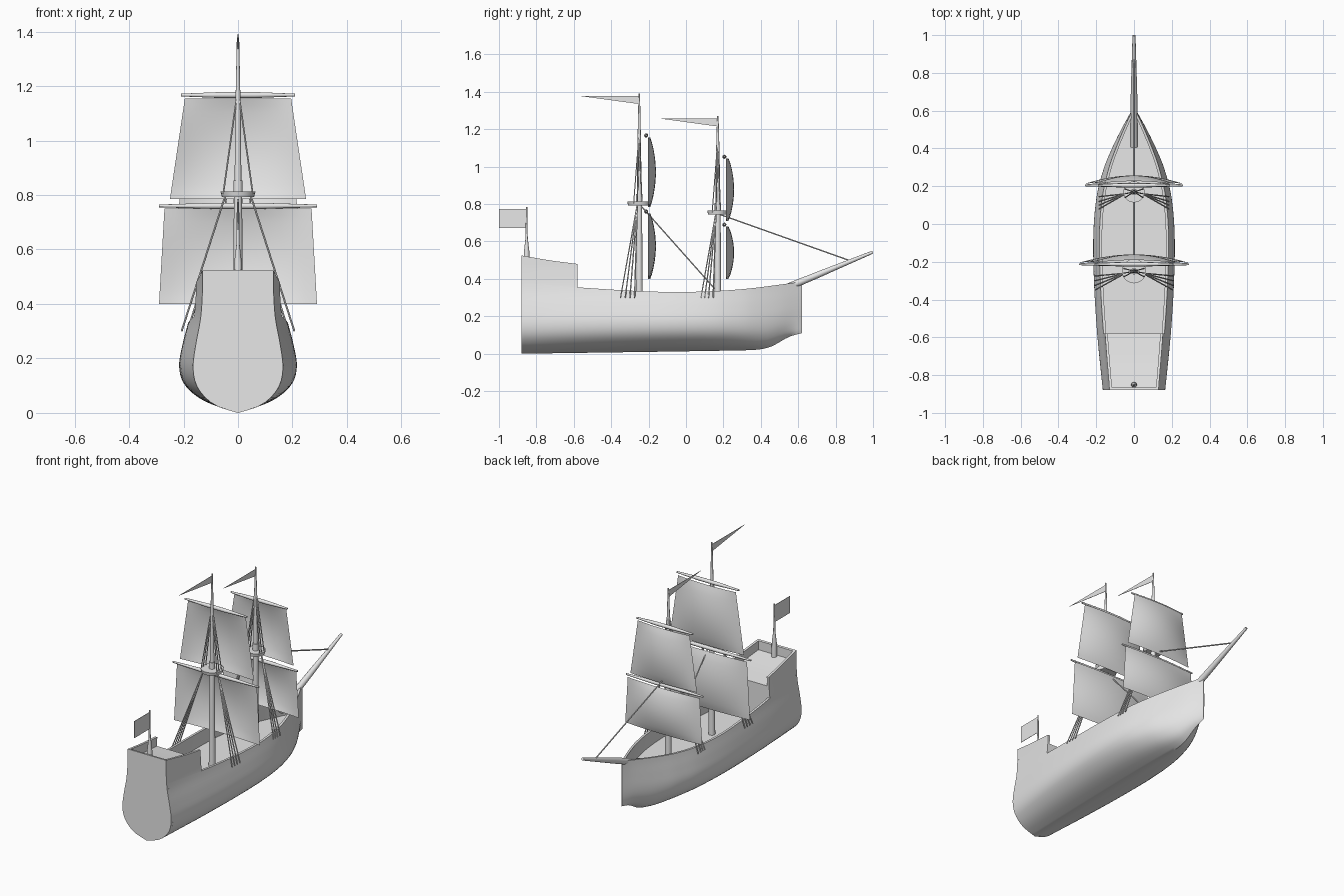
import bpy, bmesh, math
from mathutils import Vector

cube = bpy.data.objects.get("Cube")
if cube:
    bpy.data.objects.remove(cube, do_unlink=True)

GREY = (0.8, 0.8, 0.8, 1)
mat = bpy.data.materials.new("light grey")
mat.use_nodes = True
mat.diffuse_color = GREY
mat.node_tree.nodes["Principled BSDF"].inputs["Base Color"].default_value = GREY


def finish(name, bm, smooth=True):
    bmesh.ops.remove_doubles(bm, verts=bm.verts, dist=0.0002)
    bmesh.ops.recalc_face_normals(bm, faces=bm.faces)
    mesh = bpy.data.meshes.new(name)
    bm.to_mesh(mesh)
    bm.free()
    mesh.materials.append(mat)
    ob = bpy.data.objects.new(name, mesh)
    bpy.context.collection.objects.link(ob)
    if smooth:
        bpy.ops.object.select_all(action='DESELECT')
        ob.select_set(True)
        bpy.context.view_layer.objects.active = ob
        bpy.ops.object.shade_smooth_by_angle(angle=math.radians(35))
    return ob


def curve(pts, x):
    """Smooth interpolation through (position, value) pairs."""
    n = len(pts) - 1
    x = min(max(x, pts[0][0]), pts[n][0])
    i = next(k for k in range(n) if x <= pts[k + 1][0])

    def slope(k):
        a, b = pts[max(k - 1, 0)], pts[min(k + 1, n)]
        return (b[1] - a[1]) / (b[0] - a[0])
    (x0, y0), (x1, y1) = pts[i], pts[i + 1]
    h = x1 - x0
    t = (x - x0) / h
    return (y0 * (1 + 2 * t) * (1 - t) ** 2 + y1 * t * t * (3 - 2 * t)
            + h * (slope(i) * t * (1 - t) ** 2 - slope(i + 1) * t * t * (1 - t)))


# Hull lines: beam, keel, rail heights and the side profile
BEAM = [(-.88, .165), (-.58, .195), (-.3, .212), (-.05, .215), (.15, .197),
        (.3, .158), (.4, .117), (.5, .068), (.58, .024), (.62, .003)]
KEEL = [(-.88, 0), (.3, .018), (.4, .024), (.46, .04), (.55, .09), (.62, .11)]
SHEER = [(-.88, .38), (-.58, .355), (-.25, .335), (0, .33), (.3, .345), (.62, .385)]
POOP = [(-.88, .525), (-.72, .498), (-.58, .48)]
SIDE = [(0, 0), (.02, .4), (.05, .69), (.1, .92), (.165, 1), (.25, .94),
        (.35, .83), (.45, .79), (.53, .785)]
STERN, BREAK, BOW, WALL, DECK = -.88, -.58, .62, .014, .22


def half_width(y, z):
    k = curve(KEEL, y)
    return curve(BEAM, y) * curve(SIDE, (z - k) / (.38 - k) * .38)


def side_points(y, low, high, rows=22):
    zs = [low + (high - low) * (i / rows) ** 1.3 for i in range(rows + 1)]
    return [(half_width(y, z), z) for z in zs]


def mirrored(half):
    return half + [(-x, z) for x, z in reversed(half)]


def trough(y, low, high, floor):
    """Section with raised side walls and a deck between them."""
    half = side_points(y, low, high)
    for z in (high, floor):
        half.append((max(half_width(y, z) - WALL, .0), z))
    return mirrored(half)


def loft(name, ys, section):
    bm = bmesh.new()
    rings = [[bm.verts.new((x, y, z)) for x, z in section(y)] for y in ys]
    for a, b in zip(rings, rings[1:]):
        for i in range(len(a)):
            j = (i + 1) % len(a)
            bm.faces.new((a[i], a[j], b[j], b[i]))
    bm.faces.new(rings[0])
    bm.faces.new(rings[-1][::-1])
    return finish(name, bm)


def span(a, b, n):
    return [a + (b - a) * i / n for i in range(n + 1)]


loft("hull", span(STERN + WALL, BOW, 48),
     lambda y: trough(y, curve(KEEL, y), curve(SHEER, y), DECK))
loft("poop_deck", span(STERN + WALL, BREAK, 10),
     lambda y: trough(y, curve(SHEER, y) - .002, curve(POOP, y), curve(POOP, y) - .055))
loft("transom", [STERN, STERN + WALL],
     lambda y: mirrored(side_points(y, curve(KEEL, y), curve(POOP, y))))
loft("poop_bulkhead", [BREAK - WALL, BREAK],
     lambda y: [(s * (half_width(y, z) - .005), z) for s, z in
                ((1, DECK), (1, .4), (-1, .4), (-1, DECK))])


def spar(name, stops, sides=12):
    """Round bar through (point, radius) stops."""
    bm = bmesh.new()
    axis = (Vector(stops[-1][0]) - Vector(stops[0][0])).normalized()
    turn = axis.to_track_quat('Z', 'Y')
    rings = []
    for p, r in stops:
        rings.append([bm.verts.new(Vector(p) + turn @ Vector(
            (r * math.cos(a), r * math.sin(a), 0)))
            for a in (2 * math.pi * k / sides for k in range(sides))])
    for a, b in zip(rings, rings[1:]):
        for i in range(sides):
            j = (i + 1) % sides
            bm.faces.new((a[i], a[j], b[j], b[i]))
    bm.faces.new(rings[0][::-1])
    bm.faces.new(rings[-1])
    return finish(name, bm)


def rope(name, a, b, r=.0035):
    spar(name, [(a, r), (b, r)], 6)


def flag(name, y, outline):
    """Thin cloth in the centre plane, flying aft."""
    bm = bmesh.new()
    face = bm.faces.new([bm.verts.new((-.001, y + dy, z)) for dy, z in outline])
    out = bmesh.ops.extrude_face_region(bm, geom=[face])
    bmesh.ops.translate(bm, vec=(.002, 0, 0),
                        verts=[v for v in out["geom"] if isinstance(v, bmesh.types.BMVert)])
    finish(name, bm, False)


def sail(name, y, bottom, top, wide, narrow, n=14):
    """Square sail bellied forward, with straight side edges."""
    bm = bmesh.new()
    grid = []
    for i in range(n + 1):
        v = i / n
        w = wide + (narrow - wide) * v
        belly = .012 + .03 * math.sin(math.pi * v) ** .8
        grid.append([bm.verts.new((w * u, y + belly * (1 - u * u),
                                   bottom + (top - bottom) * v))
                     for u in span(-1, 1, n)])
    for a, b in zip(grid, grid[1:]):
        for k in range(n):
            bm.faces.new((a[k], a[k + 1], b[k + 1], b[k]))
    finish(name, bm)


def yard(name, y, z, half):
    spar(name, [((-half, y, z), .005), ((-half * .3, y, z), .011),
                ((half * .3, y, z), .011), ((half, y, z), .005)])


def rig(tag, y, top, plat, plat_r, sails, yards, sail_y, feet, foot_x):
    # Mast, cap and lookout platform
    spar(tag + "_lower_mast", [((0, y, DECK - .01), .019), ((0, y, plat), .015)], 16)
    spar(tag + "_mast_cap", [((0, y, plat), .017), ((0, y, plat + .05), .017)], 16)
    spar(tag + "_topmast", [((0, y, plat), .013), ((0, y, plat + .3), .010),
                            ((0, y, top), .004)])
    spar(tag + "_platform", [((0, y, plat - .01), plat_r * .93),
                             ((0, y, plat + .01), plat_r)], 24)
    # Yards and sails
    for part, (bottom, head, wide, narrow), (z, half) in zip(("lower", "upper"), sails, yards):
        yard(f"{tag}_{part}_yard", sail_y - .01, z, half)
        sail(f"{tag}_{part}_sail", sail_y, bottom, head, wide, narrow)
    # Shrouds on both sides
    for s, word in ((1, "left"), (-1, "right")):
        for k, fy in enumerate(feet):
            rope(f"{tag}_{word}_shroud_{k + 1}", (s * .045, y - .01, plat),
                 (s * foot_x, fy, .30))
        for k, dy in enumerate((-.03, -.01, .015)):
            rope(f"{tag}_{word}_topmast_shroud_{k + 1}", (s * plat_r * .85, y + dy, plat),
                 (0, y, plat + .39), .003)
    # Pennant
    flag(tag + "_pennant", y, [(0, top - .055), (0, top - .012), (-.25 - .05 * top, top - .012)])


rig("main", -.25, 1.39, .803, .064,
    [(.40, .75, .29, .27), (.785, 1.155, .25, .195)],
    [(.76, .29), (1.167, .21)], -.203, (-.35, -.325, -.3, -.275), .207)
rig("fore", .17, 1.27, .755, .056,
    [(.40, .68, .26, .243), (.71, 1.045, .225, .175)],
    [(.69, .26), (1.053, .19)], .215, (.08, .1, .12, .145), .185)

# Bowsprit and stays
spar("bowsprit", [((0, .41, .30), .022), ((0, .7, .42), .017), ((0, .998, .543), .008)])
rope("main_stay", (0, -.24, .79), (0, .16, .34), .004)
rope("fore_stay", (0, .18, .745), (0, .87, .50), .004)

# Stern flag on its staff
spar("flag_staff", [((0, -.852, .44), .016), ((0, -.852, .55), .014),
                    ((0, -.852, .62), .006), ((0, -.852, .785), .004)])
flag("stern_flag", -.852, [(0, .672), (0, .775), (-.148, .775), (-.148, .672)])
